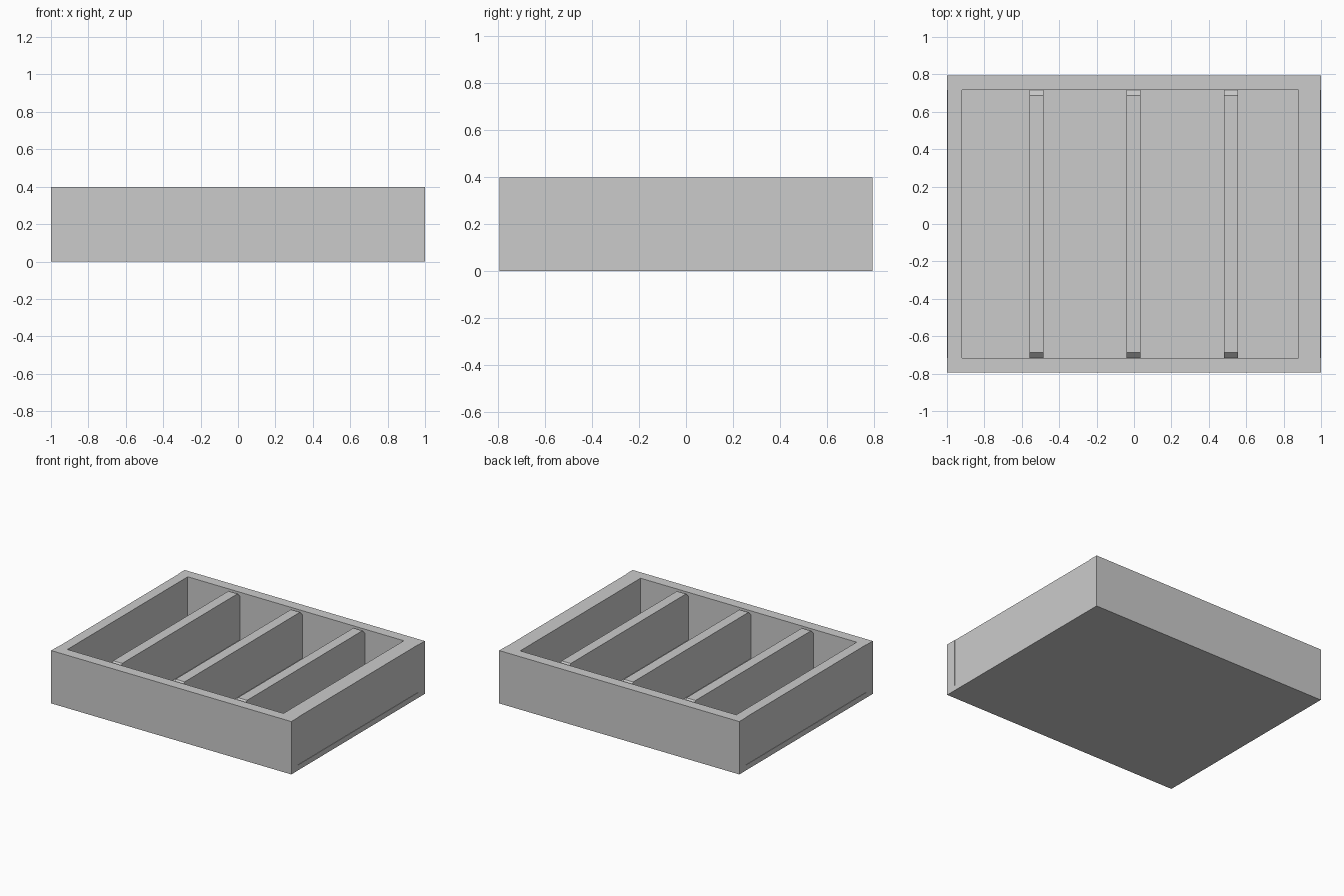
import bpy
import bmesh

if "Cube" in bpy.data.objects:
    bpy.data.objects.remove(bpy.data.objects["Cube"])

HX, HY, TOP, FLOOR = 1.0, 0.794, 0.398, 0.04
INNER_Y = 0.716
RECESS = 0.003


def finish(name, bm):
    bmesh.ops.recalc_face_normals(bm, faces=bm.faces)
    mesh = bpy.data.meshes.new(name)
    bm.to_mesh(mesh)
    bm.free()
    obj = bpy.data.objects.new(name, mesh)
    bpy.context.collection.objects.link(obj)
    return obj


def extrude_yz(name, profile, x0, x1):
    """Extrude a (y, z) profile along x."""
    bm = bmesh.new()
    face = bm.faces.new([bm.verts.new((x0, y, z)) for y, z in profile])
    ext = bmesh.ops.extrude_face_region(bm, geom=[face])["geom"]
    verts = [v for v in ext if isinstance(v, bmesh.types.BMVert)]
    bmesh.ops.translate(bm, verts=verts, vec=(x1 - x0, 0, 0))
    return finish(name, bm)


def box(name, x0, x1, y0, y1, z0, z1):
    return extrude_yz(name, [(y0, z0), (y1, z0), (y1, z1), (y0, z1)], x0, x1)


# Tray floor
box("floor", -HX, HX, -HY, HY, 0, FLOOR)

# Full-width front and back walls
box("front_wall", -HX, HX, -HY, -INNER_Y, FLOOR, TOP)
box("back_wall", -HX, HX, INNER_Y, HY, FLOOR, TOP)

# Side walls fitted between them, the right one thicker
box("left_wall", -HX + RECESS, -0.92, -INNER_Y, INNER_Y, FLOOR, TOP)
box("right_wall", 0.88, HX - RECESS, -INNER_Y, INNER_Y, FLOOR, TOP)

# Dividers with chamfered top ends
C = 0.03
divider = [(-INNER_Y, FLOOR), (INNER_Y, FLOOR), (INNER_Y, TOP - C),
           (INNER_Y - C, TOP), (-INNER_Y + C, TOP), (-INNER_Y, TOP - C)]
for i, x in enumerate((-0.522, -0.002, 0.518)):
    extrude_yz(f"divider_{i + 1}", divider, x - 0.038, x + 0.038)
